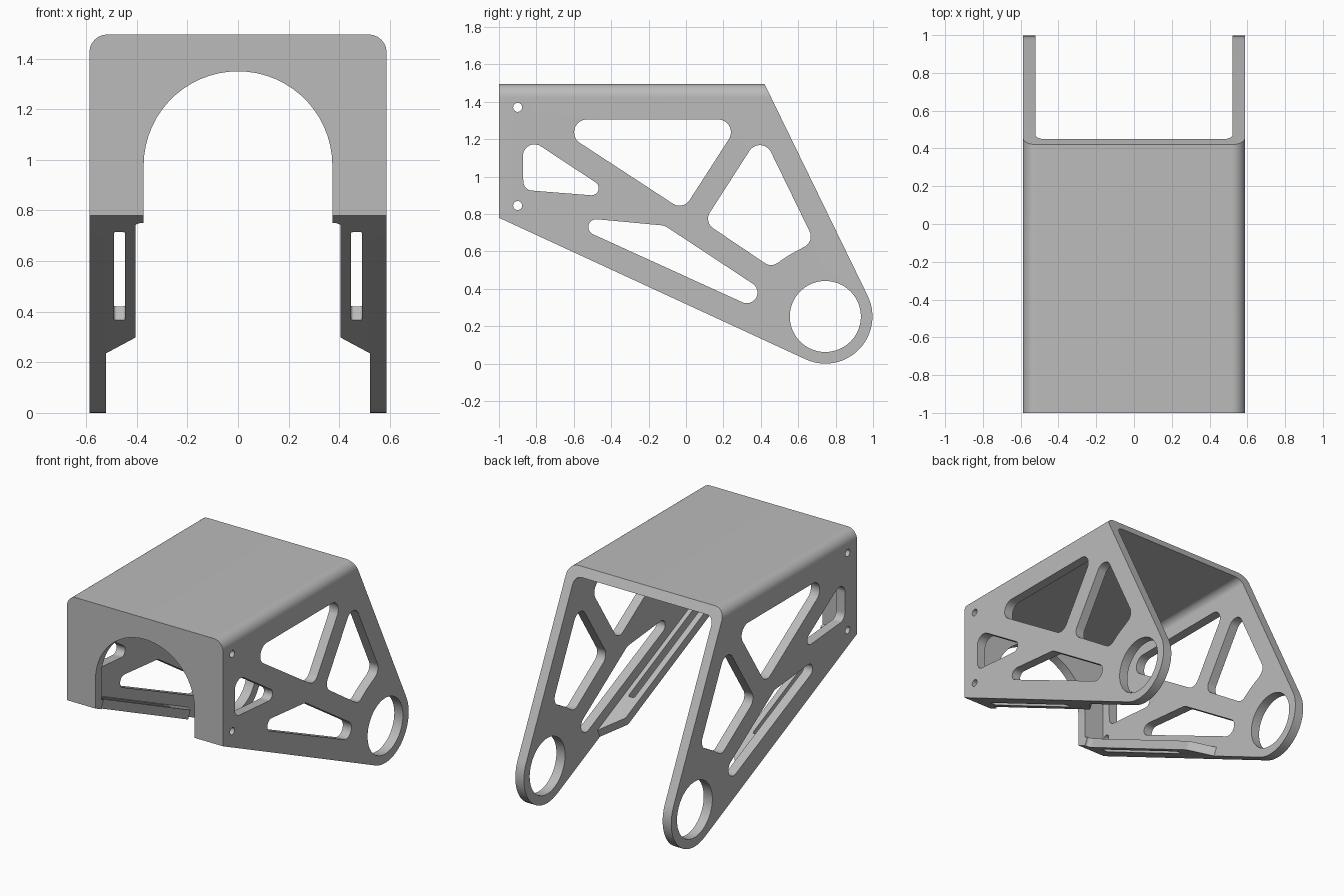
import bpy, bmesh, math
from mathutils import Vector

cube = bpy.data.objects.get("Cube")
if cube:
    bpy.data.objects.remove(cube, do_unlink=True)

grey = bpy.data.materials.new("plain_grey")
grey.use_nodes = True
grey.diffuse_color = (0.5, 0.5, 0.5, 1)
grey.node_tree.nodes["Principled BSDF"].inputs["Base Color"].default_value = (0.5, 0.5, 0.5, 1)

X, Y, Z = Vector((1, 0, 0)), Vector((0, 1, 0)), Vector((0, 0, 1))


def belt(circles):
    """Counter-clockwise outline round circles (a, b, radius); negative radius is a hollow."""
    cs = [(Vector(c[:2]), c[2] if len(c) > 2 else 0) for c in circles]
    normals = []
    for i, (p, r) in enumerate(cs):
        q, s = cs[(i + 1) % len(cs)]
        d = q - p
        k = max(-1, min(1, (r - s) / d.length))
        d.normalize()
        normals.append(d * k + Vector((d.y, -d.x)) * math.sqrt(1 - k * k))
    pts = []
    for i, (p, r) in enumerate(cs):
        if r == 0:
            pts.append(p)
            continue
        a0 = math.atan2(normals[i - 1].y, normals[i - 1].x)
        a1 = math.atan2(normals[i].y, normals[i].x)
        turn = (a1 - a0) % math.tau if r > 0 else -((a0 - a1) % math.tau)
        n = max(3, math.ceil(abs(turn) / math.radians(6)))
        for j in range(n + 1):
            a = a0 + turn * j / n
            pts.append(p + r * Vector((math.cos(a), math.sin(a))))
    return pts


def disc(a, b, r, n=64):
    return [Vector((a + r * math.cos(math.tau * i / n), b + r * math.sin(math.tau * i / n))) for i in range(n)]


def prism(name, outlines, u, v, lo, hi, origin=Vector((0, 0, 0))):
    """Extrude outlines in the u, v plane along u x v, from lo to hi."""
    w = u.cross(v)
    bm = bmesh.new()
    for pts in outlines:
        low, high = ([bm.verts.new(origin + u * p.x + v * p.y + w * h) for p in pts] for h in (lo, hi))
        bm.faces.new(low[::-1])
        bm.faces.new(high)
        for i in range(len(pts)):
            bm.faces.new((low[i - 1], low[i], high[i], high[i - 1]))
    mesh = bpy.data.meshes.new(name)
    bm.to_mesh(mesh)
    bm.free()
    mesh.materials.append(grey)
    ob = bpy.data.objects.new(name, mesh)
    bpy.context.collection.objects.link(ob)
    return ob


def carve(ob, cutter, operation="DIFFERENCE"):
    mod = ob.modifiers.new("carve", "BOOLEAN")
    mod.operation, mod.solver, mod.object = operation, "EXACT", cutter
    bpy.context.view_layer.update()
    graph = bpy.context.evaluated_depsgraph_get()
    mesh = bpy.data.meshes.new_from_object(ob.evaluated_get(graph))
    ob.modifiers.clear()
    ob.data = mesh
    bpy.data.objects.remove(cutter, do_unlink=True)


# Housing: rounded block hollowed from the back, trimmed to its side outline
def tunnel(half, top, r, bottom):
    return belt([(-half, bottom), (half, bottom), (half - r, top - r, r), (r - half, top - r, r)])


ring = (0.745, 0.252)
housing = prism("housing", [tunnel(0.587, 1.495, 0.07, -0.1)], X, Z, -1.1, 1.1)
carve(housing, prism("cavity", [tunnel(0.522, 1.435, 0.05, -0.2)], X, Z, -1.2, 0.935))
side = belt([(-1, 1.795), (-1, 0.78), (*ring, 0.252), (0.274, 1.795)])
carve(housing, prism("side_outline", [side], Y, Z, -0.7, 0.7), "INTERSECT")

# Front arch
arch = belt([(-0.373, -0.2), (0.373, -0.2), (0, 0.977, 0.373)])
carve(housing, prism("arch", [arch], X, Z, 0.8, 1.2))

# Side windows, pivot rings and screw holes
windows = [
    belt([(-0.53, 1.237, 0.068), (-0.035, 0.91, 0.065), (0.172, 1.237, 0.068)]),
    belt([(-0.81, 1.11, 0.062), (-0.82, 0.975, 0.05), (-0.505, 0.938, 0.038)]),
    belt([(-0.48, 0.73, 0.042), (0.325, 0.38, 0.057), (-0.14, 0.665, 0.075)]),
    belt([(0.395, 1.102, 0.066), (0.18, 0.775, 0.062), (0.455, 0.585, 0.058),
          (*ring, -0.381), (0.605, 0.68, 0.062)]),
    disc(*ring, 0.19),
    disc(-0.9, 1.37, 0.024, 24),
    disc(-0.9, 0.845, 0.024, 24),
]
carve(housing, prism("windows", windows, Y, Z, -0.8, 0.8))

# Slotted flanges along the sloping lower edges
tilt = math.radians(24.78)
slope = Vector((0, math.cos(tilt), -math.sin(tilt)))
corner = Vector((0, -1, 0.78))
flange_shape = [(0.522, 0.03), (0.522, 1.3), (0.435, 1.14, 0.03), (0.376, 0.1, -0.03), (0.373, 0.07), (0.373, 0.03)]
slot_shape = [(0.458, 0.168, 0.012), (0.479, 0.168, 0.012), (0.479, 0.975, 0.012), (0.458, 0.975, 0.012)]


def sided(shape, s):
    return belt([(s * c[0], *c[1:]) for c in shape][::s])


parts = [housing]
for label, s in (("left", 1), ("right", -1)):
    flange = prism(label + "_flange", [sided(flange_shape, s)], X, slope, 0, 0.06, corner)
    carve(flange, prism("slot", [sided(slot_shape, s)], X, slope, -0.1, 0.2, corner))
    parts.append(flange)

bpy.ops.object.select_all(action="DESELECT")
for ob in parts:
    ob.select_set(True)
bpy.context.view_layer.objects.active = housing
bpy.ops.object.shade_smooth_by_angle(angle=math.radians(30))
